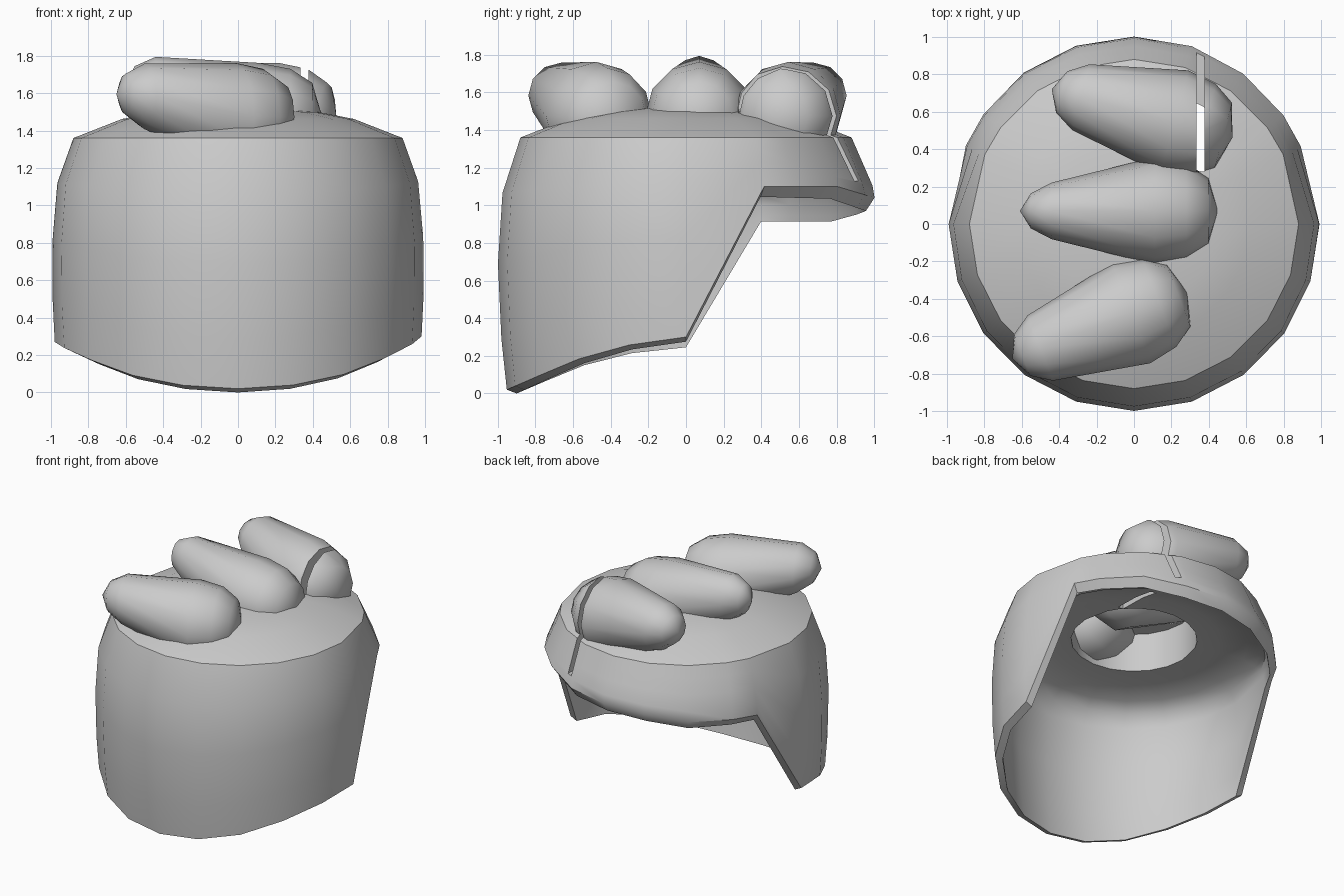
import bpy, bmesh, math
from mathutils import Vector, Matrix

cube = bpy.data.objects.get("Cube")
if cube:
    bpy.data.objects.remove(cube, do_unlink=True)

grey = bpy.data.materials.new("plain_grey")
grey.use_nodes = True
grey.diffuse_color = (0.6, 0.6, 0.6, 1)
grey.node_tree.nodes["Principled BSDF"].inputs["Base Color"].default_value = (0.6, 0.6, 0.6, 1)


def lerp_table(x, table):
    """Piecewise linear lookup in a sorted list of pairs."""
    if x <= table[0][0]:
        return table[0][1]
    for (a, u), (b, v) in zip(table, table[1:]):
        if x <= b:
            return u + (v - u) * (x - a) / (b - a)
    return table[-1][1]


def finish(bm, name):
    bmesh.ops.recalc_face_normals(bm, faces=bm.faces)
    mesh = bpy.data.meshes.new(name)
    bm.to_mesh(mesh)
    bm.free()
    mesh.materials.append(grey)
    ob = bpy.data.objects.new(name, mesh)
    bpy.context.collection.objects.link(ob)
    return ob


def skin(bm, rings, first, last):
    """Bridge rings of points and close both ends with a fan."""
    loops = [[bm.verts.new(p) for p in ring] for ring in rings]
    n = len(loops[0])
    for a, b in zip(loops, loops[1:]):
        for i in range(n):
            j = (i + 1) % n
            bm.faces.new((a[i], a[j], b[j], b[i]))
    for loop, tip in ((loops[0], first), (loops[-1], last)):
        v = bm.verts.new(tip)
        for i in range(n):
            bm.faces.new((loop[i], loop[(i + 1) % n], v))


# Shell: side radius by height, and by depth the lower edge and the drop of its inner lip
RADIUS = [(0, .95), (.27, .98), (.68, 1), (1.1, .973), (1.36, .88)]
EDGE_LEFT = [(-1, .02), (-.6, .18), (-.3, .26), (0, .3), (.42, 1.1), (.81, 1.1), (1, 1.04)]
EDGE_RIGHT = [(-1, .02), (-.6, .17), (-.3, .24), (0, .27), (.42, .97), (.85, .98), (1, 1.04)]
LIP_DROP = [(-1, .02), (0, .025), (.42, .055), (1, .07)]
back = [25, 36, 54, 72]
angles = ([0] + back + [90] + [180 - a for a in reversed(back)]
          + [180 + 18 * i for i in range(10)])


def ring(radius, z):
    return [(radius * math.cos(math.radians(a)), radius * math.sin(math.radians(a)), z) for a in angles]


def side_ring(fraction, top, inset, drop):
    points = []
    for a in angles:
        c, s = math.cos(math.radians(a)), math.sin(math.radians(a))
        low = lerp_table(s, EDGE_LEFT if c > 0 else EDGE_RIGHT) - drop * lerp_table(s, LIP_DROP)
        z = top + (low - top) * fraction
        # The back flares outward towards its rim
        r = lerp_table(z, RADIUS) + .025 * max(s, 0) * fraction - inset
        points.append((r * c, r * s, z))
    return points


rings = [ring(.25, 1.515), ring(.44, 1.497), ring(.62, 1.462)]
rings += [side_ring(f, 1.36, 0, 0) for f in (0, .22, .5, .8, 1)]
rings += [side_ring(f, 1.07, inset, 1) for f, inset in ((1, .05), (.8, .05), (.45, .05), (.1, .06), (0, .1))]
# Low ceiling with a round recess in its middle
rings += [ring(.79, 1.12), ring(.6, 1.155), ring(.44, 1.16), ring(.44, 1.455)]
bm = bmesh.new()
skin(bm, rings, (0, 0, 1.525), (0, 0, 1.48))
parts = [finish(bm, "shell")]

# Tapered knuckles: distance from tip, radius, height of centre above the fat end
SECTIONS = [(.055, .11, 1), (.16, .175, .9), (.68, .287, 0), (.84, .255, 0), (.95, .18, 0)]


def knuckle(name, tip, angle, tip_z, fat_z, length, tip_width):
    place = Matrix.Translation((*tip, 0)) @ Matrix.Rotation(math.radians(angle), 4, 'Z')
    sides = 12
    rings = []
    for d, r, h in SECTIONS:
        z = fat_z + (tip_z - fat_z) * h
        wide = r * (1 + (tip_width - 1) * h)
        rings.append([place @ Vector((d * length, wide * math.cos(t), z + r * math.sin(t)))
                      for t in (2 * math.pi * i / sides for i in range(sides))])
    bm = bmesh.new()
    skin(bm, rings, place @ Vector((0, 0, tip_z)), place @ Vector((length, 0, fat_z)))
    parts.append(finish(bm, name))


knuckle("front_knuckle", (-.65, -.72), 21, 1.595, 1.475, 1.0, 1.08)
knuckle("middle_knuckle", (-.61, .07), 0, 1.635, 1.475, 1.06, .85)
knuckle("back_knuckle", (-.44, .72), -15, 1.595, 1.475, 1.0, 1.04)

# Narrow slit through the back knuckle and the shell behind it
bm = bmesh.new()
bmesh.ops.create_cube(bm, size=1, matrix=Matrix.Translation((.356, .69, 1.63))
                      @ Matrix.Diagonal((.042, .82, 1, 1)))
cutter = finish(bm, "slit_cutter")
cutter.hide_render = True
for ob in parts:
    bpy.ops.object.select_all(action='DESELECT')
    ob.select_set(True)
    bpy.context.view_layer.objects.active = ob
    if ob.name in ("shell", "back_knuckle"):
        mod = ob.modifiers.new("slit", 'BOOLEAN')
        mod.operation = 'DIFFERENCE'
        mod.solver = 'EXACT'
        mod.object = cutter
        bpy.ops.object.modifier_apply(modifier=mod.name)
    bpy.ops.object.shade_smooth_by_angle(angle=math.radians(42))
bpy.data.objects.remove(cutter, do_unlink=True)
